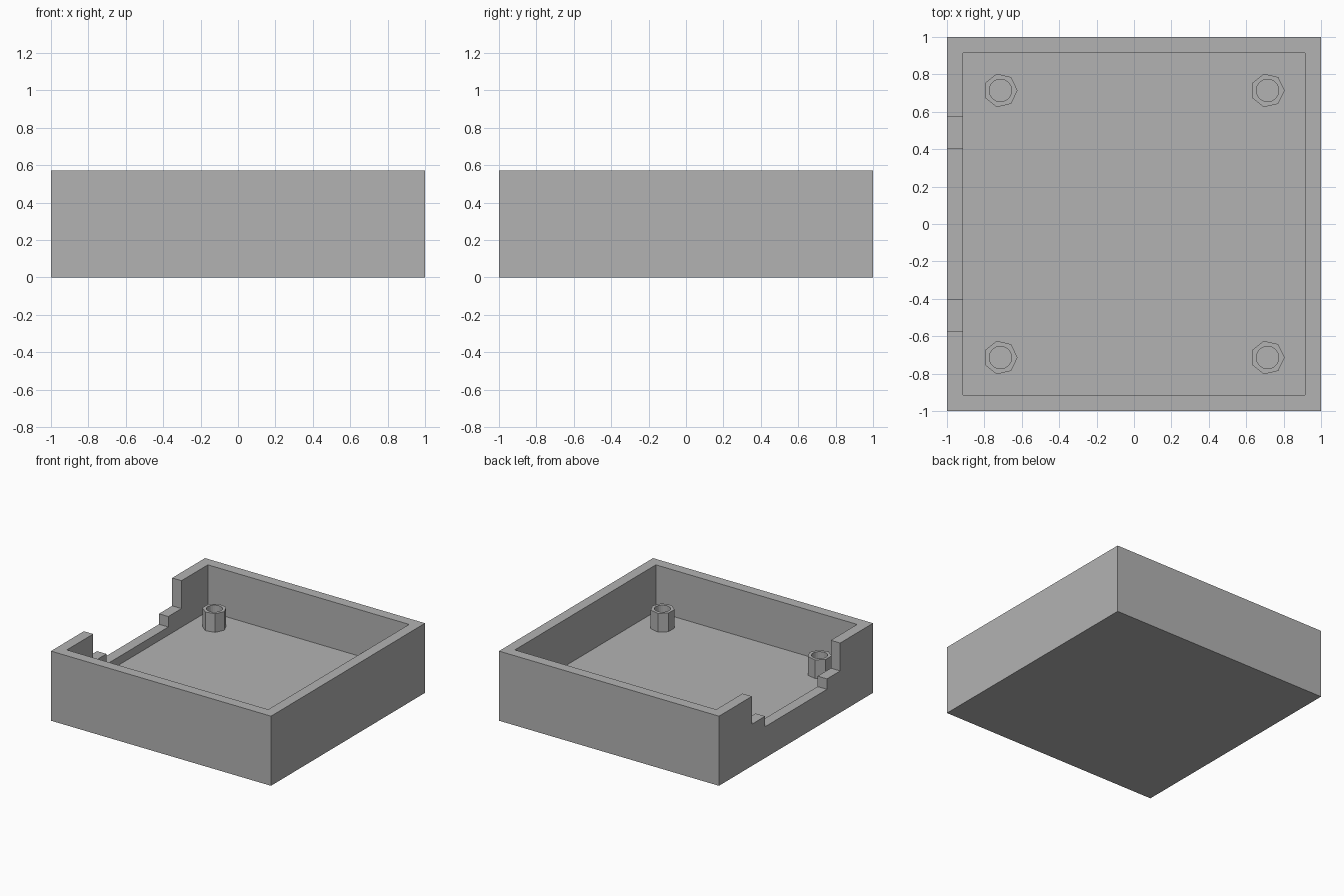
import bpy
import math

cube = bpy.data.objects.get("Cube")
if cube:
    bpy.data.objects.remove(cube, do_unlink=True)

HEIGHT, FLOOR, INNER = 0.572, 0.19, 0.915
BOSS_TOP, BOSS_POS = 0.343, 0.714

grey = bpy.data.materials.new("plain grey")
grey.use_nodes = True
colour = (0.45, 0.45, 0.45, 1)
grey.diffuse_color = colour
grey.node_tree.nodes["Principled BSDF"].inputs["Base Color"].default_value = colour


def box(name, x, y, z):
    """Box spanning the given (low, high) ranges."""
    spans = (x, y, z)
    bpy.ops.mesh.primitive_cube_add(size=1, location=[(a + b) / 2 for a, b in spans])
    obj = bpy.context.object
    obj.name = name
    obj.scale = [b - a for a, b in spans]
    bpy.ops.object.transform_apply(location=True, rotation=False, scale=True)
    obj.data.materials.append(grey)
    return obj


def prism(name, sides, radius, x, y, z0, z1):
    """Upright prism with its first corner pointing along +x."""
    bpy.ops.mesh.primitive_cylinder_add(vertices=sides, radius=radius, depth=z1 - z0,
                                        location=(x, y, (z0 + z1) / 2),
                                        rotation=(0, 0, -math.pi / 2))
    obj = bpy.context.object
    obj.name = name
    bpy.ops.object.transform_apply(location=True, rotation=True, scale=True)
    obj.data.materials.append(grey)
    return obj


def cut(target, cutter):
    """Subtract the cutter from the target and discard it."""
    cutter.hide_render = True
    mod = target.modifiers.new("cut", 'BOOLEAN')
    mod.operation, mod.solver, mod.object = 'DIFFERENCE', 'EXACT', cutter
    bpy.context.view_layer.objects.active = target
    bpy.ops.object.modifier_apply(modifier=mod.name)
    bpy.data.objects.remove(cutter, do_unlink=True)


# Open tray
tray = box("tray", (-1, 1), (-1, 1), (0, HEIGHT))
cut(tray, box("cavity", (-INNER, INNER), (-INNER, INNER), (FLOOR, 1)))

# Stepped opening in the -x wall: wide upper part, narrower lower part
for half_width, bottom in ((0.573, 0.343), (0.402, 0.257)):
    cut(tray, box("opening", (-1.2, -0.8), (-half_width, half_width), (bottom, 1)))

# Seven-sided screw bosses with round holes
for side, sx in (("left", 1), ("right", -1)):
    for end, sy in (("front", -1), ("back", 1)):
        x, y = sx * BOSS_POS, sy * BOSS_POS
        boss = prism(f"boss_{end}_{side}", 7, 0.0914, x, y, FLOOR, BOSS_TOP)
        cut(boss, prism("hole", 24, 0.06, x, y, FLOOR - 0.1, BOSS_TOP + 0.1))
